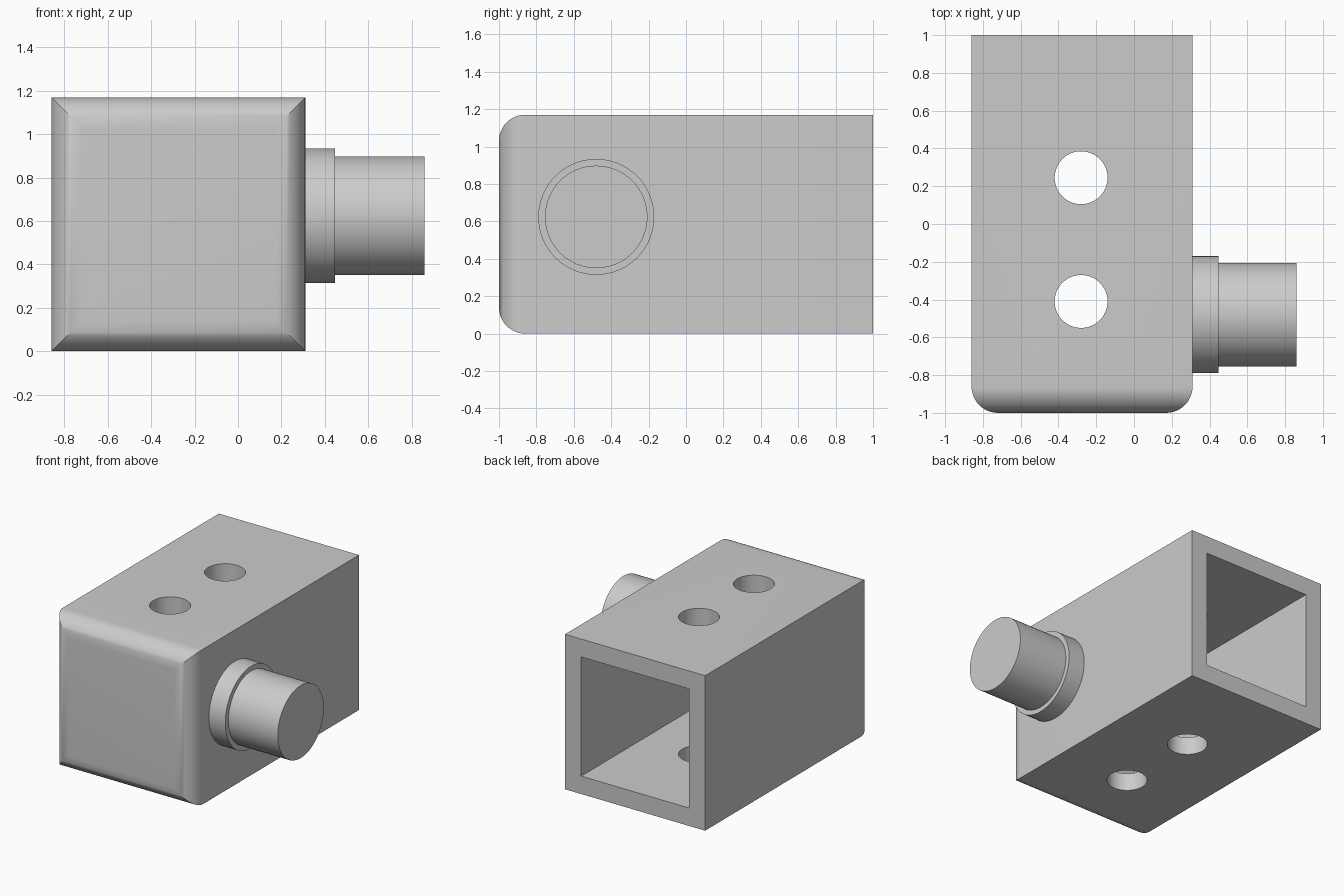
import bpy
import bmesh
from math import sin, cos, pi, radians
from mathutils import Matrix

cube = bpy.data.objects.get("Cube")
if cube:
    bpy.data.objects.remove(cube, do_unlink=True)

CX, HALF, WALL, ROUND = -0.275, 0.585, 0.135, 0.14
PEG_Y, PEG_Z = -0.48, 0.624

grey = bpy.data.materials.new("plain grey")
grey.use_nodes = True
colour = (0.6, 0.6, 0.6, 1)
grey.diffuse_color = colour
grey.node_tree.nodes["Principled BSDF"].inputs["Base Color"].default_value = colour


def make_object(name, bm):
    bmesh.ops.recalc_face_normals(bm, faces=bm.faces)
    mesh = bpy.data.meshes.new(name)
    bm.to_mesh(mesh)
    bm.free()
    mesh.materials.append(grey)
    obj = bpy.data.objects.new(name, mesh)
    bpy.context.collection.objects.link(obj)
    return obj


def select_only(obj):
    bpy.ops.object.select_all(action='DESELECT')
    obj.select_set(True)
    bpy.context.view_layer.objects.active = obj


def smooth(obj):
    select_only(obj)
    bpy.ops.object.shade_smooth_by_angle(angle=radians(30))


def add_cylinder(bm, radius, depth, matrix, sides=64):
    bmesh.ops.create_cone(bm, cap_ends=True, segments=sides, radius1=radius,
                          radius2=radius, depth=depth, matrix=matrix)


# Square tube: lofted rings from the rounded closed front to the cavity floor
steps = 12
sections = []
for i in range(steps + 1):
    a = i / steps * pi / 2
    sections.append((-1 + ROUND * (1 - cos(a)), HALF - ROUND * (1 - sin(a))))
sections += [(1, HALF), (1, HALF - WALL), (-1 + WALL, HALF - WALL)]

bm = bmesh.new()
rings = [[bm.verts.new((CX + sx * h, y, HALF + sz * h))
          for sx, sz in ((-1, -1), (1, -1), (1, 1), (-1, 1))]
         for y, h in sections]
for r0, r1 in zip(rings, rings[1:]):
    for k in range(4):
        n = (k + 1) % 4
        bm.faces.new((r0[k], r0[n], r1[n], r1[k]))
bm.faces.new(rings[0])
bm.faces.new(rings[-1])
body = make_object("square_tube_body", bm)

# Two vertical through holes
bm = bmesh.new()
for y in (-0.41, 0.245):
    add_cylinder(bm, 0.14, 2, Matrix.Translation((CX - 0.005, y, HALF)))
cutter = make_object("hole_cutter", bm)
cutter.hide_render = True
cut = body.modifiers.new("holes", 'BOOLEAN')
cut.operation = 'DIFFERENCE'
cut.solver = 'EXACT'
cut.object = cutter
select_only(body)
bpy.ops.object.modifier_apply(modifier=cut.name)
bpy.data.objects.remove(cutter, do_unlink=True)
smooth(body)

# Side peg with its wider collar
for name, radius, x0, x1 in (("peg_collar", 0.31, 0.30, 0.447),
                             ("peg_shaft", 0.274, 0.44, 0.86)):
    bm = bmesh.new()
    place = Matrix.Translation(((x0 + x1) / 2, PEG_Y, PEG_Z)) @ Matrix.Rotation(pi / 2, 4, 'Y')
    add_cylinder(bm, radius, x1 - x0, place)
    smooth(make_object(name, bm))
